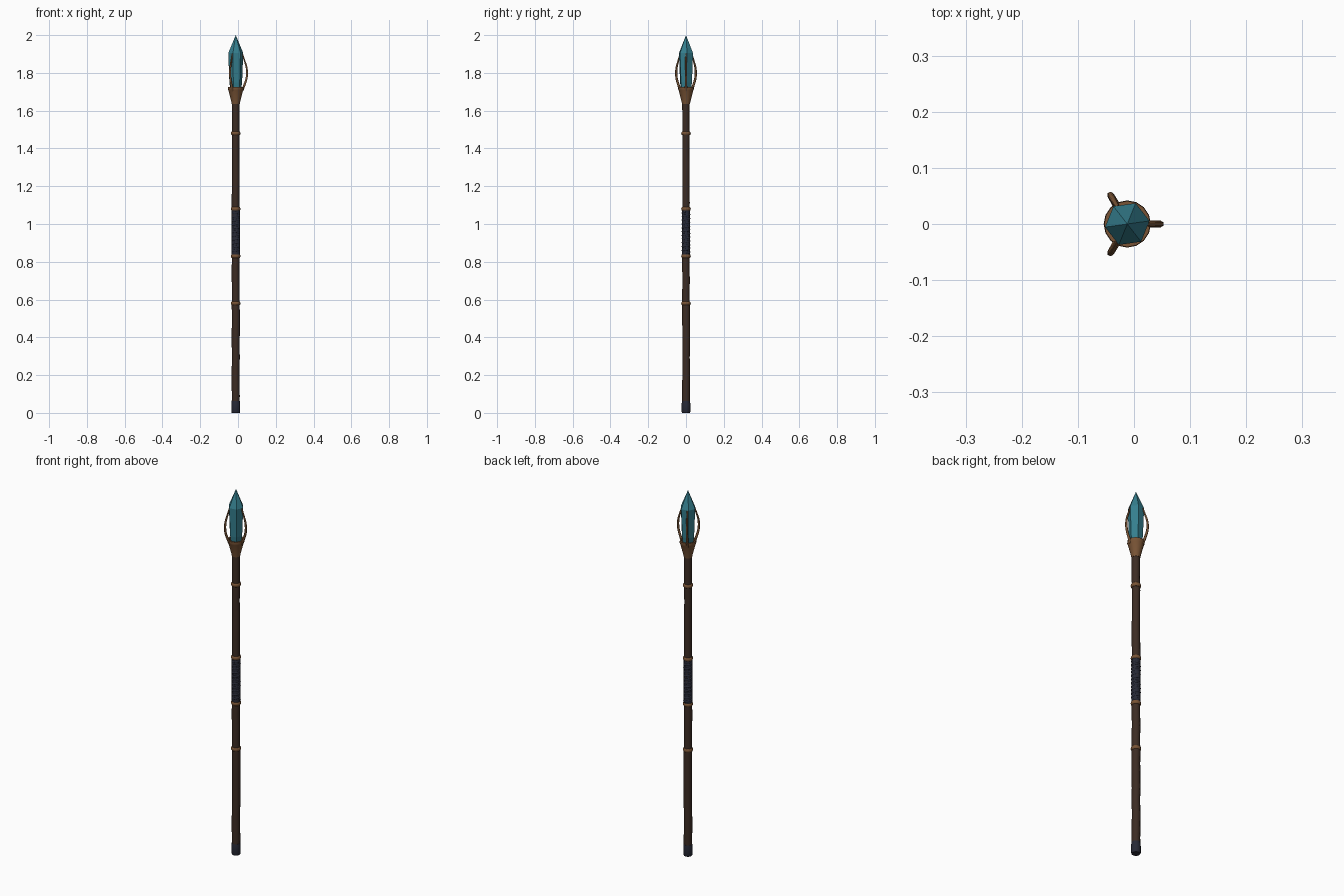
import bpy, math, random
from mathutils import Vector

if "Cube" in bpy.data.objects:
    bpy.data.objects.remove(bpy.data.objects["Cube"])

random.seed(4)
AX = -0.012  # staff axis; the three prongs make the bounds lopsided


def mat(name, c):
    m = bpy.data.materials.new(name)
    m.diffuse_color = (*c, 1)
    m.use_nodes = True
    m.node_tree.nodes["Principled BSDF"].inputs["Base Color"].default_value = m.diffuse_color
    return m


WOOD = mat("dark wood", (0.045, 0.025, 0.017))
COPPER = mat("aged copper", (0.19, 0.088, 0.036))
LEATHER = mat("navy leather", (0.020, 0.022, 0.036))
CRYSTAL = mat("teal crystal", (0.035, 0.21, 0.27))


def lathe(name, profile, sides, m, turn=0.0, jitter=0.0, smooth=False):
    """Closed stack of rings from (radius, z) pairs; radius 0 makes a point."""
    verts, rings, faces = [], [], []
    for r, z in profile:
        ox, oy = random.uniform(-jitter, jitter), random.uniform(-jitter, jitter)
        n = sides if r > 0 else 1
        rings.append(range(len(verts), len(verts) + n))
        for i in range(n):
            a = turn + 2 * math.pi * i / sides
            verts.append((AX + ox + r * math.cos(a), oy + r * math.sin(a), z))
    for a, b in zip(rings, rings[1:]):
        for i in range(sides):
            j = (i + 1) % sides
            if len(b) == 1:
                faces.append((a[i], a[j], b[0]))
            else:
                faces.append((a[i], a[j], b[j], b[i]))
    faces.append(tuple(reversed(rings[0])))
    if len(rings[-1]) > 1:
        faces.append(tuple(rings[-1]))
    me = bpy.data.meshes.new(name)
    me.from_pydata(verts, [], faces)
    me.materials.append(m)
    ob = bpy.data.objects.new(name, me)
    bpy.context.collection.objects.link(ob)
    if smooth:
        finish(ob)
    return ob


def finish(ob):
    bpy.ops.object.select_all(action='DESELECT')
    ob.select_set(True)
    bpy.context.view_layer.objects.active = ob
    bpy.ops.object.shade_smooth_by_angle(angle=math.radians(40))


def tube(name, pts, radius, m, kind='NURBS', res=4):
    """Bevelled curve through (x, y, z, radius factor) points."""
    cu = bpy.data.curves.new(name, 'CURVE')
    cu.dimensions = '3D'
    cu.bevel_depth, cu.bevel_resolution = radius, 1
    cu.use_fill_caps = True
    cu.resolution_u = res
    s = cu.splines.new(kind)
    s.points.add(len(pts) - 1)
    for p, (x, y, z, f) in zip(s.points, pts):
        p.co, p.radius = (x, y, z, 1), f
    if kind == 'NURBS':
        s.use_endpoint_u, s.order_u = True, 3
    cu.materials.append(m)
    ob = bpy.data.objects.new(name, cu)
    bpy.context.collection.objects.link(ob)
    return ob


# Slightly crooked wooden shaft
N = 24
lathe("shaft", [(0.0215 - 0.002 * i / N + random.uniform(-0.0006, 0.0006),
                 0.02 + 1.64 * i / N) for i in range(N + 1)],
      10, WOOD, jitter=0.0012, smooth=True)

# Foot cap
lathe("foot_cap", [(0.021, 0), (0.0235, 0.006), (0.0235, 0.045), (0.0215, 0.062)],
      12, LEATHER, smooth=True)

# Copper bands
for k, z in enumerate((0.58, 0.83, 1.08, 1.48)):
    lathe(f"band_{k + 1}", [(0.020, z - 0.010), (0.0235, z - 0.007), (0.0255, z),
                            (0.0235, z + 0.007), (0.020, z + 0.010)],
          16, COPPER, smooth=True)

# Leather grip: core plus a spiral wrap
lathe("grip_core", [(0.0215, 0.835), (0.0215, 1.075)], 12, LEATHER, smooth=True)
turns, seg = 11, 14
wrap = []
for i in range(turns * seg + 1):
    a = 2 * math.pi * i / seg
    wrap.append((AX + 0.0165 * math.cos(a), 0.0165 * math.sin(a),
                 0.845 + 0.22 * i / (turns * seg), 1))
tube("grip_wrap", wrap, 0.0075, LEATHER, 'POLY')

# Flared socket with a recessed mouth
lathe("socket", [(0.021, 1.635), (0.024, 1.65), (0.039, 1.708), (0.042, 1.715),
                 (0.041, 1.726), (0.034, 1.726), (0.030, 1.705)],
      16, COPPER, smooth=True)

# Six-sided crystal
lathe("crystal", [(0.026, 1.69), (0.034, 1.75), (0.040, 1.905), (0, 2.0)],
      6, CRYSTAL, turn=math.radians(8))

# Three curved prongs holding the crystal
for k in range(3):
    a = 2 * math.pi * k / 3
    path = [(0.034, 1.705, 1.15), (0.044, 1.73, 1.1), (0.060, 1.775, 1.0),
            (0.060, 1.825, 0.9), (0.045, 1.87, 0.75), (0.034, 1.905, 0.55)]
    tube(f"prong_{k + 1}", [(AX + r * math.cos(a), r * math.sin(a), z, f)
                            for r, z, f in path], 0.006, COPPER)
